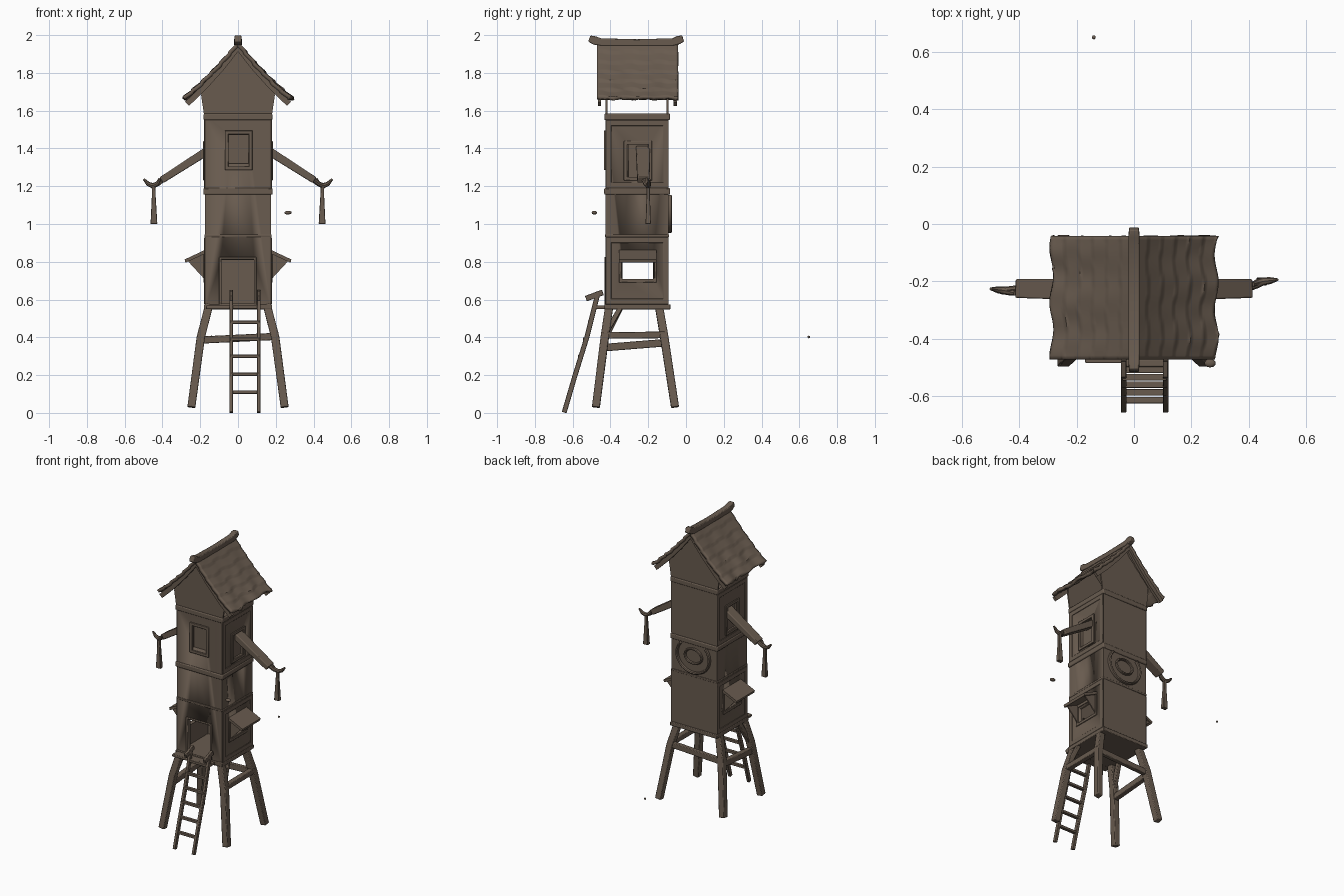
import bpy, bmesh, math
from mathutils import Vector

if "Cube" in bpy.data.objects:
    bpy.data.objects.remove(bpy.data.objects["Cube"])

wood = bpy.data.materials.new("weathered brown wood")
wood.diffuse_color = (0.14, 0.105, 0.078, 1)
wood.use_nodes = True
wood.node_tree.nodes["Principled BSDF"].inputs["Base Color"].default_value = wood.diffuse_color


def finish(name, bm, bevel=0.0):
    bmesh.ops.recalc_face_normals(bm, faces=bm.faces)
    me = bpy.data.meshes.new(name)
    bm.to_mesh(me)
    bm.free()
    ob = bpy.data.objects.new(name, me)
    bpy.context.collection.objects.link(ob)
    me.materials.append(wood)
    if bevel:
        m = ob.modifiers.new("bevel", 'BEVEL')
        m.width, m.segments = bevel, 2
    bpy.ops.object.select_all(action='DESELECT')
    ob.select_set(True)
    bpy.context.view_layer.objects.active = ob
    bpy.ops.object.shade_smooth_by_angle(angle=math.radians(40))
    return ob


def box(name, x, y, z, bevel=0.004):
    bm = bmesh.new()
    bmesh.ops.create_cube(bm, size=1)
    for v in bm.verts:
        v.co = [r[0] if c < 0 else r[1] for r, c in zip((x, y, z), v.co)]
    return finish(name, bm, bevel)


def sweep(name, pts, sizes, sides=4, ref=None, bevel=0.0):
    """Sweep a square or round section along points; sizes are (width, height)."""
    pts = [Vector(p) for p in pts]
    if not isinstance(sizes, list):
        sizes = [sizes] * len(pts)
    d = (pts[-1] - pts[0]).normalized()
    ref = Vector(ref) if ref else Vector((0, 1, 0) if abs(d.z) > 0.85 else (0, 0, 1))
    k, off = (math.sqrt(0.5), math.pi / 4) if sides == 4 else (0.5, 0)
    bm, rings = bmesh.new(), []
    for i, p in enumerate(pts):
        t = (pts[min(i + 1, len(pts) - 1)] - pts[max(i - 1, 0)]).normalized()
        a = t.cross(ref).normalized()
        b = a.cross(t)
        w, h = sizes[i]
        angs = [off + 2 * math.pi * j / sides for j in range(sides)]
        rings.append([bm.verts.new(p + a * math.cos(g) * w * k + b * math.sin(g) * h * k) for g in angs])
    for r, q in zip(rings, rings[1:]):
        for j in range(sides):
            bm.faces.new((r[j], r[(j + 1) % sides], q[(j + 1) % sides], q[j]))
    bm.faces.new(rings[0])
    bm.faces.new(rings[-1])
    return finish(name, bm, bevel)


def prism(name, xz, y0, y1, bevel=0.0):
    bm = bmesh.new()
    f = bm.faces.new([bm.verts.new((x, y0, z)) for x, z in xz])
    ext = bmesh.ops.extrude_face_region(bm, geom=[f])
    bmesh.ops.translate(bm, vec=(0, y1 - y0, 0), verts=[v for v in ext['geom'] if isinstance(v, bmesh.types.BMVert)])
    return finish(name, bm, bevel)


def frame(name, side, u, z, pos, w, t=0.008):
    """Four raised boards around an opening on a front ('y') or side ('x') wall."""
    d = tuple(sorted((pos, pos + t)))
    for uu, zz in (((u[0], u[0] + w), z), ((u[1] - w, u[1]), z),
                   (u, (z[0], z[0] + w)), (u, (z[1] - w, z[1]))):
        if side == 'y':
            box(name, uu, d, zz, 0.003)
        else:
            box(name, d, uu, zz, 0.003)


# Hollow tower with door, side hatches and shallow window recesses
X, Y0, Y1 = 0.175, -0.425, -0.092
tower = box("tower_walls", (-X, X), (Y0, Y1), (0.55, 1.575), 0)
cuts = [((-X + .025, X - .025), (Y0 + .025, Y1 - .025), (0.575, 1.55)),
        ((-0.088, 0.085), (Y0 - .1, Y0 + .1), (0.576, 0.81)),
        ((-0.05, 0.055), (Y0 - .1, Y0 + .012), (1.32, 1.47)),
        ((-0.3, 0.3), (-0.335, -0.175), (0.71, 0.82))]
for s in (-1, 1):
    cuts.append((tuple(sorted((s * (X - .012), s * 0.3))), (-0.305, -0.2), (1.25, 1.42)))
for c in cuts:
    cutter = box("cutter", *c, 0)
    cutter.hide_render = True
    m = tower.modifiers.new("cut", 'BOOLEAN')
    m.object, m.solver = cutter, 'EXACT'
    bpy.context.view_layer.objects.active = tower
    bpy.ops.object.modifier_apply(modifier=m.name)
    bpy.data.objects.remove(cutter)

# Horizontal bands around the tower
for z0, z1, e in ((1.55, 1.585, .007), (1.155, 1.19, .008), (0.93, 0.945, .003)):
    for y in (Y0, Y1):
        box("tower_band", (-X - e, X + e), (y - e, y + e), (z0, z1), 0.006)
    for x in (-X, X):
        box("tower_band", (x - e, x + e), (Y0 - e, Y1 + e), (z0, z1), 0.006)
box("tower_base", (-X - .006, X + .006), (Y0 - .006, Y1 + .01), (0.548, 0.575))
box("door_ledge", (-0.17, 0.12), (-0.485, Y0), (0.55, 0.568))

# Window, door and panel frames
frame("front_window_frame", 'y', (-0.07, 0.077), (1.285, 1.495), Y0, 0.02, -0.01)
frame("door_frame", 'y', (-0.1, 0.097), (0.565, 0.825), Y0, 0.013, -0.006)
for s in (-1, 1):
    frame("side_window_frame", 'x', (-0.33, -0.18), (1.23, 1.44), s * X, 0.02, s * 0.009)
    frame("side_panel_frame", 'x', (Y0, Y1), (1.19, 1.55), s * X, 0.03, s * 0.005)
    frame("side_panel_frame", 'x', (Y0, Y1), (0.575, 0.93), s * X, 0.03, s * 0.005)
    frame("hatch_frame", 'x', (-0.355, -0.155), (0.69, 0.84), s * X, 0.02, s * 0.007)
    # Hatch awning with triangular cheeks
    prism("hatch_awning", [(s * .17, .865), (s * .283, .812), (s * .278, .795), (s * .17, .845)], -0.355, -0.155)
    for y in (-0.345, -0.173):
        prism("awning_cheek", [(s * .17, .85), (s * .265, .803), (s * .17, .70)], y, y + 0.008)

# Gable walls
for y in (Y0, Y1 - 0.01):
    prism("gable_wall", [(-.177, 1.56), (-.195, 1.68), (-.19, 1.73), (0, 1.94), (.19, 1.73), (.195, 1.68), (.177, 1.56)],
          y, y + 0.01)


# Shingled roof: stepped rows with a wavy surface and a slight flare
def roof_z(s):
    return 1.968 - 0.36 * s + 0.06 * s * s


ROWS, NS, NY = 6, 48, 30
for side in (-1, 1):
    bm, grid = bmesh.new(), []
    for i in range(NS + 1):
        s = i / NS
        row = []
        for j in range(NY + 1):
            y = -0.472 + 0.43 * j / NY
            step = (s * ROWS + 0.12 * math.sin(y * 40 + side)) % 1
            wave = 0.003 * math.sin(y * 55 + 9 * math.floor(s * ROWS))
            x = s * (0.288 + 0.007 * math.sin(y * 33 + side * 2))
            row.append(bm.verts.new((side * x, y, roof_z(s) + 0.009 * step + wave * s - 0.003)))
        grid.append(row)
    for a, b in zip(grid, grid[1:]):
        for j in range(NY):
            f = bm.faces.new((a[j], a[j + 1], b[j + 1], b[j]))
    roof = finish("shingle_roof", bm)
    if roof.data.polygons[0].normal.z < 0:
        roof.data.flip_normals()
    m = roof.modifiers.new("thickness", 'SOLIDIFY')
    m.thickness, m.offset = 0.02, -1
    # Barge boards under the roof edges
    for y in (-0.458, -0.056):
        pts = [(side * s * 0.27, y, roof_z(s) - 0.032) for s in (0, .33, .66, 1)]
        sweep("barge_board", pts, (0.018, 0.03))

# Ridge beam with upturned ends
sweep("ridge_beam", [(0, -.512, 1.982), (0, -.485, 1.972), (0, -.45, 1.963), (0, -.26, 1.96),
                     (0, -.07, 1.963), (0, -.04, 1.974), (0, -.015, 1.982)],
      [(.034, .034), (.038, .045), (.04, .04), (.04, .036), (.04, .04), (.038, .045), (.034, .034)], bevel=0.005)

# Arms, hooked hands and hanging clappers
for s, yh in ((1, -0.2), (-1, -0.232)):
    sweep("arm", [(s * .15, -.228, 1.395), (s * .405, -.225, 1.232)], [(.075, .045), (.065, .036)], bevel=0.005)
    sweep("wrist", [(s * .39, -.225, 1.24), (s * .425, (yh - .225) / 2, 1.213), (s * .45, yh, 1.202)],
          (.026, .026), 8)
    sweep("hooked_hand", [(s * .413, yh - .01, 1.24), (s * .425, yh - .006, 1.215), (s * .45, yh, 1.202),
                          (s * .475, yh + .003, 1.212), (s * .499, yh + .006, 1.237)],
          [(.016, .016), (.024, .024), (.028, .03), (.024, .024), (.01, .012)], 8)
    sweep("hanging_clapper", [(s * .447, yh, 1.21), (s * .446, yh, 1.15), (s * .445, yh, 1.0)],
          [(.02, .018), (.02, .018), (.036, .028)], bevel=0.003)

# Splayed stilt legs
LEGS = {'front': (-0.405, -0.43, -0.477), 'back': (-0.145, -0.115, -0.058)}
for sx in (-1, 1):
    for k, (ya, yb, yc) in LEGS.items():
        sweep(k + "_leg", [(sx * .152, ya, .575), (sx * .197, yb, .4), (sx * .247, yc, .03)],
              [(.042, .042), (.044, .044), (.042, .042)], bevel=0.005)

# Cross bars and braces
sweep("right_cross_bar", [(.197, -.44, .41), (.197, -.11, .413)], (.035, .035), bevel=0.004)
sweep("left_cross_bar", [(-.202, -.44, .345), (-.202, -.105, .372)], (.035, .04), bevel=0.004)
sweep("back_cross_bar", [(-.21, -.113, .385), (.2, -.113, .405)], (.03, .038), bevel=0.004)
sweep("left_brace", [(-.165, -.345, .56), (-.19, -.42, .41)], (.028, .028), bevel=0.004)
sweep("right_brace", [(.165, -.345, .56), (.19, -.42, .43)], (.025, .025), bevel=0.004)

# Ladder
for x in (-0.036, 0.11):
    sweep("ladder_rail", [(x, -.645, .002), (x, -.59, .19), (x, -.525, .40), (x, -.465, .64)], (.019, .026), bevel=0.003)
    sweep("ladder_hook", [(x, -.53, .605), (x, -.44, .638)], (.018, .03), bevel=0.003)
for z in (0.11, 0.205, 0.3, 0.39, 0.48, 0.56):
    y = -0.645 + 0.285 * z
    sweep("ladder_rung", [(-.04, y, z), (.114, y, z)], (.022, .018), bevel=0.003)

# Plain round relief on the back wall
arc = [math.radians(a) for a in range(140, 401, 13)]
sweep("back_relief_rim", [(.005 + .125 * math.cos(a), -.088, 1.075 + .115 * math.sin(a)) for a in arc],
      (.018, .03), 8, ref=(0, 1, 0))
arc = [math.radians(a) for a in range(0, 361, 20)]
sweep("back_relief_ring", [(.005 + .065 * math.cos(a), -.09, 1.075 + .05 * math.sin(a)) for a in arc],
      (.016, .025), 8, ref=(0, 1, 0))

# Loose chips floating beside the tower
for c, r in (((.265, -.485, 1.06), (.02, .015, .01)), ((-.14, .65, .402), (.007, .007, .007))):
    bm = bmesh.new()
    bmesh.ops.create_icosphere(bm, subdivisions=2, radius=1)
    for v in bm.verts:
        v.co = [c[i] + v.co[i] * r[i] for i in range(3)]
    finish("loose_chip", bm)
